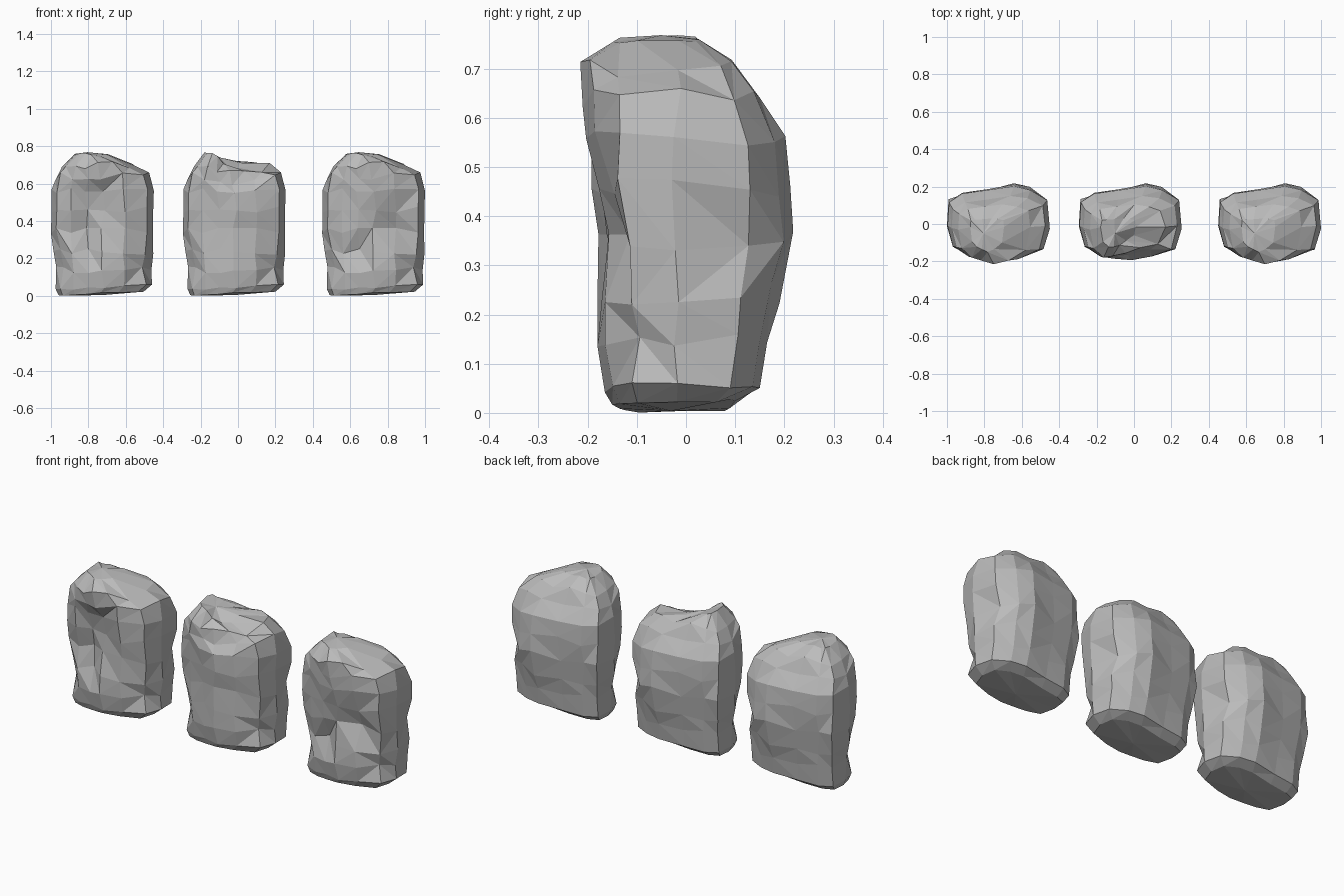
import bpy, bmesh, random
from mathutils import Vector

cube = bpy.data.objects.get("Cube")
if cube:
    bpy.data.objects.remove(cube, do_unlink=True)

stone = bpy.data.materials.new("grey stone")
stone.use_nodes = True
GREY = (0.5, 0.5, 0.5, 1)
stone.diffuse_color = GREY
stone.node_tree.nodes["Principled BSDF"].inputs["Base Color"].default_value = GREY

# Plan outline, counter-clockwise from the front, as fractions of each level's reach
OUTLINE = [(0.0, -1), (.42, -.9), (.88, -.66), (1, -.1), (.95, .6), (.62, .9), (.28, 1),
           (-.25, .88), (-.72, .8), (-.97, .58), (-1, -.1), (-.9, -.62), (-.62, -.82), (-.32, -.9)]

# Levels: height, left edge, right edge, front edge, back edge
LEVELS = [(.015, -.235, .22, -.15, .10), (.045, -.25, .265, -.165, .15),
          (.14, -.25, .262, -.18, .165), (.24, -.262, .272, -.18, .19),
          (.35, -.275, .27, -.178, .218), (.46, -.272, .272, -.192, .212),
          (.56, -.272, .275, -.203, .202), (.64, -.25, .25, -.21, .15),
          (.70, -.215, .17, -.215, .105), (.757, -.15, .03, -.15, .03)]


def build_stone(name, x, dents):
    rng = random.Random(7)
    bm = bmesh.new()
    rings = []
    for i, (z, left, right, front, back) in enumerate(LEVELS):
        cx, hx = (left + right) / 2, (right - left) / 2
        ring = []
        for u, v in OUTLINE:
            wobble = .014 if 1 < i < len(LEVELS) - 1 else .004
            # stay inside the measured edges where the outline reaches them
            px = cx + u * hx + rng.uniform(-wobble, wobble) * (1 - abs(u))
            py = (v * back if v > 0 else -v * front) + rng.uniform(-wobble, wobble) * (1 - v * v)
            pz = z + rng.uniform(-1, 1) * wobble * 1.5
            if i < 2:
                pz += .012 * u
            ring.append(bm.verts.new((px, py, pz)))
        rings.append(ring)
    n = len(OUTLINE)
    # Faceted walls with mixed diagonals
    for a, b in zip(rings, rings[1:]):
        for k in range(n):
            p, q, r, s = a[k], a[(k + 1) % n], b[(k + 1) % n], b[k]
            if rng.random() < .5:
                bm.faces.new((p, q, r))
                bm.faces.new((p, r, s))
            else:
                bm.faces.new((p, q, s))
                bm.faces.new((q, r, s))
    # Underside and crown
    for ring, tip in ((rings[0][::-1], (0, -.03, .004)), (rings[-1], (-.08, -.05, .768))):
        centre = bm.verts.new(tip)
        for k in range(n):
            bm.faces.new((ring[k], ring[(k + 1) % n], centre))
    # Hollows and bulges: centre, radius, push
    for centre, radius, push in dents:
        for v in bm.verts:
            d = (v.co - Vector(centre)).length / radius
            if d < 1:
                v.co += Vector(push) * (1 - d * d)
    bmesh.ops.recalc_face_normals(bm, faces=bm.faces)
    mesh = bpy.data.meshes.new(name)
    bm.to_mesh(mesh)
    bm.free()
    mesh.materials.append(stone)
    obj = bpy.data.objects.new(name, mesh)
    obj.location.x = x
    bpy.context.collection.objects.link(obj)


# Shared features: pinched front corners above the feet, and a back hollow
COMMON = [((-.25, -.12, .18), .1, (.02, .02, 0)), ((.25, -.12, .16), .09, (-.02, .02, 0)),
          ((-.15, .18, .3), .12, (0, -.03, 0)), ((.25, .15, .32), .1, (-.03, 0, 0))]

build_stone("left_stone", -.725, COMMON + [
    ((-.02, -.19, .5), .13, (0, .06, 0)),
    ((-.08, -.18, .32), .12, (0, .06, 0)),
    ((-.05, -.18, .41), .06, (0, -.03, 0))])

build_stone("middle_stone", -.02, COMMON + [
    ((.04, -.2, .71), .17, (0, .07, -.05)),
    ((.0, -.04, .76), .13, (0, 0, -.05)),
    ((-.15, -.04, .74), .08, (-.01, 0, .015)),
    ((.15, -.02, .7), .08, (.02, 0, .015))])

build_stone("right_stone", .725, COMMON + [
    ((.09, -.18, .38), .13, (0, .05, 0)),
    ((.19, -.15, .42), .09, (0, -.025, 0)),
    ((-.1, -.18, .25), .11, (0, .045, 0))])
